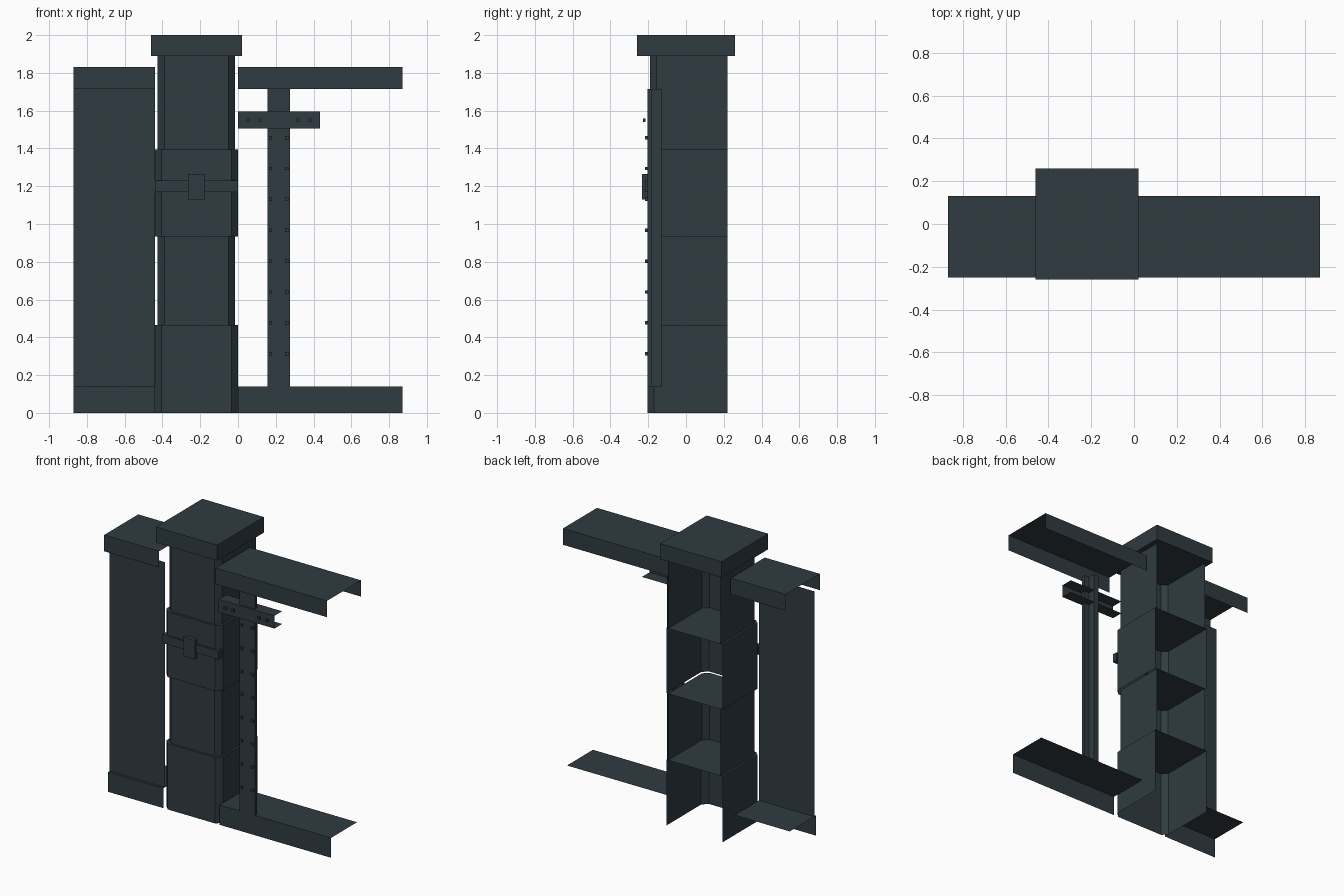
import bpy, bmesh

if "Cube" in bpy.data.objects:
    bpy.data.objects.remove(bpy.data.objects["Cube"])

mat = bpy.data.materials.new("dark slate metal")
mat.diffuse_color = (0.028, 0.044, 0.052, 1)
mat.use_nodes = True
mat.node_tree.nodes["Principled BSDF"].inputs["Base Color"].default_value = mat.diffuse_color


def finish(name, bm):
    me = bpy.data.meshes.new(name)
    bm.to_mesh(me)
    bm.free()
    me.materials.append(mat)
    ob = bpy.data.objects.new(name, me)
    bpy.context.collection.objects.link(ob)
    return ob


def box(name, x0, x1, y0, y1, z0, z1):
    bm = bmesh.new()
    bmesh.ops.create_cube(bm, size=1)
    for v in bm.verts:
        v.co = ((x0 + x1) / 2 + v.co.x * (x1 - x0),
                (y0 + y1) / 2 + v.co.y * (y1 - y0),
                (z0 + z1) / 2 + v.co.z * (z1 - z0))
    return finish(name, bm)


def sheet_x(name, x0, x1, yz):
    """Open folded sheet: a y-z profile run along x."""
    bm = bmesh.new()
    a = [bm.verts.new((x0, y, z)) for y, z in yz]
    b = [bm.verts.new((x1, y, z)) for y, z in yz]
    for i in range(len(yz) - 1):
        bm.faces.new((a[i], a[i + 1], b[i + 1], b[i]))
    return finish(name, bm)


def shell_z(name, xy, z0, z1, top=False, closed=False):
    """Upright folded sheet: an x-y profile run along z, with optional top."""
    bm = bmesh.new()
    a = [bm.verts.new((x, y, z0)) for x, y in xy]
    b = [bm.verts.new((x, y, z1)) for x, y in xy]
    n = len(xy)
    for i in range(n if closed else n - 1):
        j = (i + 1) % n
        bm.faces.new((a[i], a[j], b[j], b[i]))
    if top:
        bm.faces.new(b)
    return finish(name, bm)


# Pillar: stacked wide and narrow shells, open at the back and below
CX = -0.22
segments = [(0.22, -0.205, 0.0, 0.465), (0.205, -0.19, 0.465, 0.935),
            (0.22, -0.205, 0.935, 1.395), (0.205, -0.19, 1.395, 1.89)]
for i, (h, f, z0, z1) in enumerate(segments):
    c = 0.035
    profile = [(CX - h, 0.22), (CX - h, f + c), (CX - h + c, f),
               (CX + h - c, f), (CX + h, f + c), (CX + h, 0.22)]
    shell_z(f"pillar_segment_{i + 1}", profile, z0, z1, top=True)
box("pillar_cap", -0.46, 0.02, -0.26, 0.26, 1.89, 2.0)

# Band and its middle plate
box("pillar_band", -0.44, 0.0, -0.217, -0.18, 1.17, 1.23)
box("band_plate", -0.265, -0.175, -0.232, -0.205, 1.13, 1.265)

# Wall rails on both sides: top channel and bottom ledge, open ends
for side, x0, x1 in (("left", -0.87, -0.44), ("right", 0.0, 0.87)):
    sheet_x(f"{side}_top_rail", x0, x1,
            [(-0.25, 1.715), (-0.25, 1.83), (0.13, 1.83), (0.13, 1.715)])
    sheet_x(f"{side}_base_rail", x0, x1,
            [(-0.205, 0.0), (-0.205, 0.14), (0.085, 0.14)])

# Left wall panel
sheet_x("left_wall_panel", -0.87, -0.44, [(-0.188, 0.14), (-0.188, 1.73)])

# Right upright stud: wide front with a narrow rib behind
half = [(0.02, -0.13), (0.02, -0.18), (0.06, -0.18), (0.06, -0.205)]
stud = [(0.215 + x, y) for x, y in half]
stud += [(0.215 - x, y) for x, y in reversed(half)]
shell_z("stud", stud, 0.14, 1.715, closed=True)

# Cross bar channel
sheet_x("cross_bar", 0.0, 0.435,
        [(-0.13, 1.505), (-0.215, 1.505), (-0.215, 1.595), (-0.13, 1.595)])

# Square bolts
r = 0.009
for i in range(8):
    z = 0.313 + i * 0.1635
    for x in (0.172, 0.258):
        box("stud_bolt", x - r, x + r, -0.216, -0.205, z - r, z + r)
for x in (0.055, 0.116, 0.317, 0.38):
    box("cross_bar_bolt", x - r, x + r, -0.227, -0.215, 1.55 - r, 1.55 + r)
